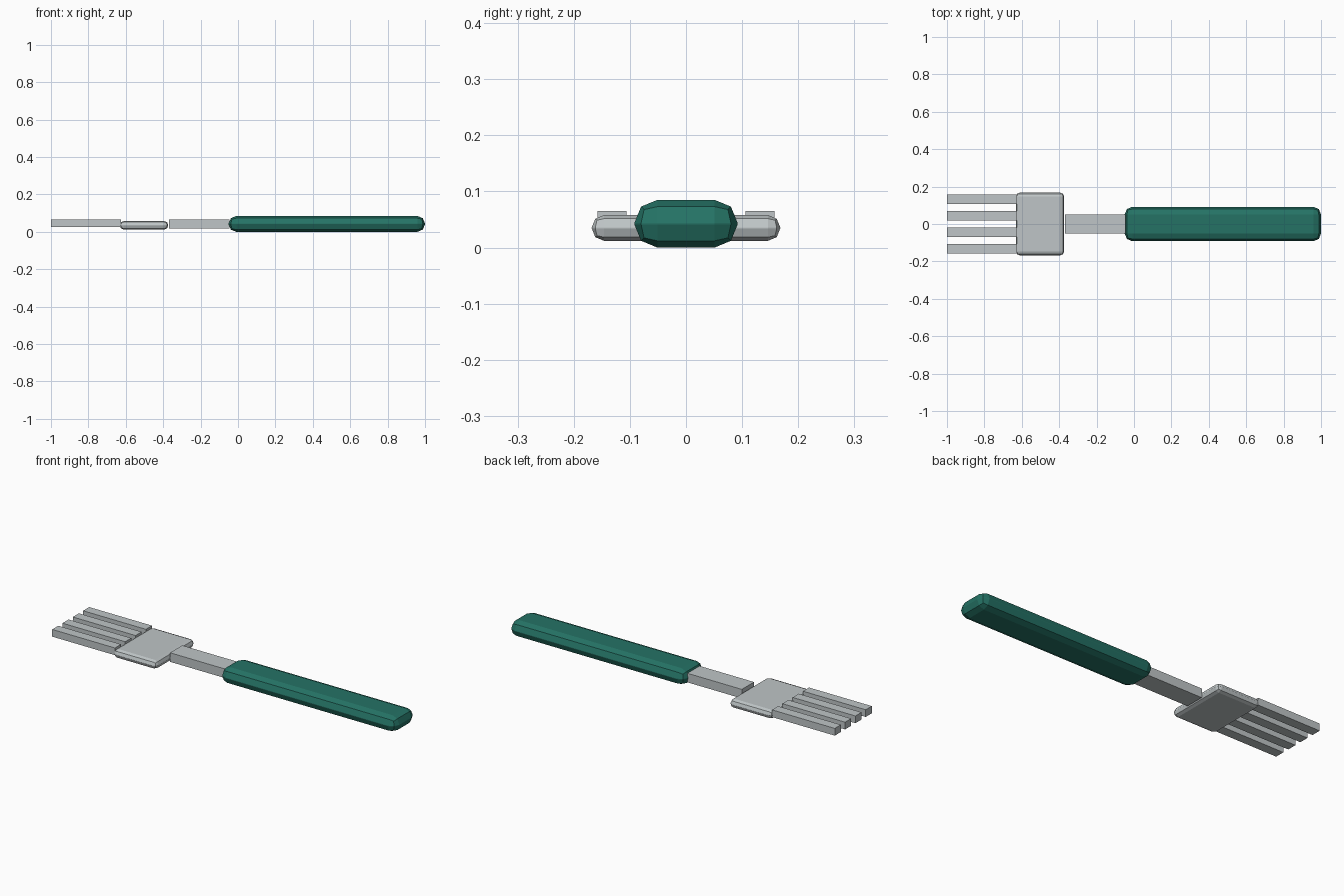
import bpy
import bmesh

default = bpy.data.objects.get("Cube")
if default:
    bpy.data.objects.remove(default, do_unlink=True)


def material(name, rgb):
    mat = bpy.data.materials.new(name)
    mat.use_nodes = True
    mat.diffuse_color = (*rgb, 1)
    mat.node_tree.nodes["Principled BSDF"].inputs["Base Color"].default_value = (*rgb, 1)
    return mat


def block(name, x, y, z, mat, bevel=0):
    """Box spanning the given ranges, with optional two-segment rounded edges."""
    mesh = bpy.data.meshes.new(name)
    bm = bmesh.new()
    bmesh.ops.create_cube(bm, size=1)
    for v in bm.verts:
        v.co = [lo + (c + 0.5) * (hi - lo) for c, (lo, hi) in zip(v.co, (x, y, z))]
    if bevel:
        bmesh.ops.bevel(bm, geom=bm.edges[:], offset=bevel, segments=2,
                        profile=0.5, affect='EDGES')
    bm.to_mesh(mesh)
    bm.free()
    mesh.materials.append(mat)
    obj = bpy.data.objects.new(name, mesh)
    bpy.context.collection.objects.link(obj)
    return obj


steel = material("steel", (0.52, 0.56, 0.57))
green = material("green_plastic", (0.018, 0.17, 0.13))

# Grip, neck and head
block("handle", (-0.05, 1.0), (-0.092, 0.092), (0, 0.085), green, bevel=0.041)
block("neck", (-0.37, -0.045), (-0.052, 0.052), (0.018, 0.067), steel)
block("head", (-0.632, -0.373), (-0.168, 0.168), (0.012, 0.058), steel, bevel=0.022)

# Four evenly spaced tines
for i in range(4):
    y = (i - 1.5) * 0.088
    block(f"tine_{i + 1}", (-1.0, -0.625), (y - 0.026, y + 0.026), (0.026, 0.065), steel)
